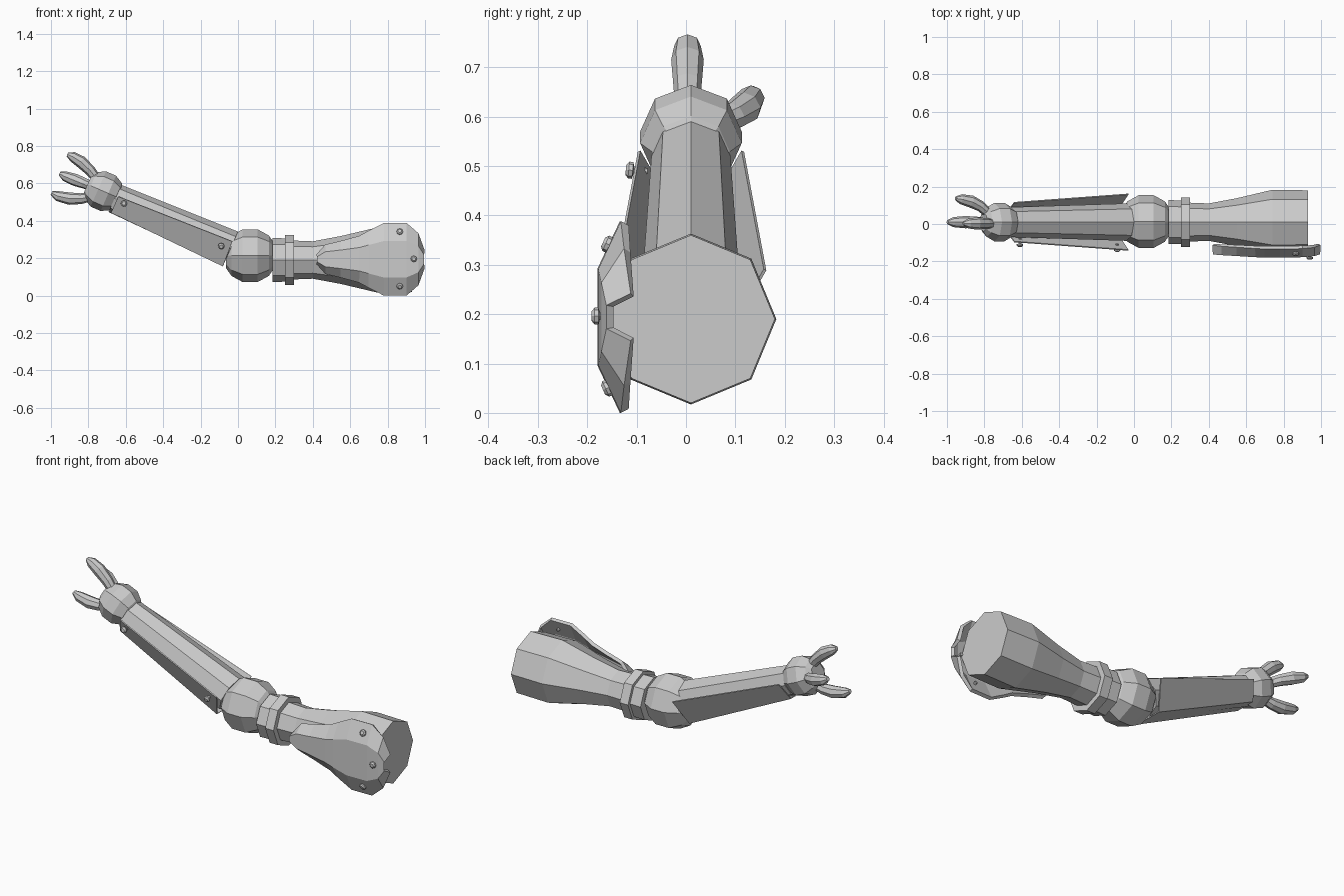
import bpy, bmesh
from mathutils import Vector as V
from math import sin, cos, tau

if "Cube" in bpy.data.objects:
    bpy.data.objects.remove(bpy.data.objects["Cube"])


def make(name, verts, faces):
    bm = bmesh.new()
    vs = [bm.verts.new(v) for v in verts]
    for f in faces:
        bm.faces.new([vs[i] for i in f])
    bmesh.ops.recalc_face_normals(bm, faces=bm.faces)
    me = bpy.data.meshes.new(name)
    bm.to_mesh(me)
    bm.free()
    ob = bpy.data.objects.new(name, me)
    bpy.context.collection.objects.link(ob)
    return ob


def tube(name, rings, axis=None, n=8):
    """Capped loft through (centre, radius) rings; first corner points up."""
    verts, faces = [], []
    for k, (c, r) in enumerate(rings):
        a, b = rings[max(k - 1, 0)][0], rings[min(k + 1, len(rings) - 1)][0]
        d = V(axis) if axis else V(b) - V(a)
        d.normalize()
        ref = V((0, 0, 1)) if abs(d.z) < 0.95 else V((1, 0, 0))
        side = d.cross(ref).normalized()
        up = side.cross(d)
        for i in range(n):
            t = tau * i / n
            verts.append(V(c) + r * (up * cos(t) + side * sin(t)))
    for k in range(len(rings) - 1):
        for i in range(n):
            j = (i + 1) % n
            faces.append((k*n + i, k*n + j, (k+1)*n + j, (k+1)*n + i))
    faces.append(tuple(range(n)))
    faces.append(tuple(range(len(verts) - n, len(verts))))
    return make(name, verts, faces)


def along(origin, direction, profile):
    d = V(direction).normalized()
    return [(V(origin) + d * s, r) for s, r in profile]


def grid(name, rows, thickness):
    m = len(rows[0])
    verts = [p for row in rows for p in row]
    faces = [(a*m + b, a*m + b + 1, (a+1)*m + b + 1, (a+1)*m + b)
             for a in range(len(rows) - 1) for b in range(m - 1)]
    ob = make(name, verts, faces)
    mod = ob.modifiers.new("thickness", "SOLIDIFY")
    mod.thickness = thickness
    mod.offset = 0
    return ob


def rivet(name, base, normal):
    tube(name, along(base, normal, [(-0.02, 0.008), (0.008, 0.008), (0.01, 0.017),
                                    (0.018, 0.017), (0.024, 0.010)]), normal)


X = (1, 0, 0)
ARM = (-0.917, 0, 0.4)

# Upper arm with elbow collar and ring
tube("upper_arm", along((0, 0.01, 0.19), X,
     [(0.19, 0.108), (0.40, 0.10), (0.55, 0.128), (0.74, 0.173), (0.93, 0.17)]), X)
tube("elbow_collar", along((0, 0.01, 0.19), X, [(0.185, 0.118), (0.30, 0.114)]), X)
tube("elbow_ring", along((0, 0.01, 0.19), X, [(0.25, 0.133), (0.30, 0.133)]), X)

# Ball joints
BALL = [(-0.13, 0.065), (-0.10, 0.108), (-0.04, 0.141), (0.04, 0.141), (0.10, 0.108), (0.126, 0.07)]
tube("elbow_ball", along((0.065, 0.013, 0.213), X, BALL), X)
tube("hand_ball", along((-0.72, 0.01, 0.558), ARM, [(s * 0.73, r * 0.73) for s, r in BALL]), ARM)

# Forearm core and the open trough guard below it
tube("forearm", [((-0.04, 0.01, 0.25), 0.10), ((-0.66, 0.01, 0.52), 0.08)], ARM)
grid("forearm_guard",
     [[(x, 0.01 + s * w, z) for s, w, x, z in
       ((-1, top, xr, zr), (-1, low, xb, zb), (1, low, xb, zb), (1, top, xr, zr))]
      for top, low, xr, zr, xb, zb in ((0.150, 0.075, -0.03, 0.29, -0.08, 0.158),
                                       (0.105, 0.055, -0.64, 0.53, -0.678, 0.445))], 0.006)
rivet("wrist_rivet", (-0.61, -0.098, 0.49), (0, -1, 0.1))
rivet("forearm_rivet", (-0.09, -0.125, 0.268), (0, -1, -0.3))

# Three curved fingers
FINGERS = {
    "upper_finger": [(-0.745, 0.003, 0.61), (-0.79, 0.003, 0.668), (-0.84, 0.003, 0.715),
                     (-0.885, 0.003, 0.743), (-0.912, 0.003, 0.755)],
    "side_finger": [(-0.77, 0.05, 0.58), (-0.82, 0.095, 0.60), (-0.87, 0.12, 0.618),
                    (-0.925, 0.133, 0.638), (-0.953, 0.137, 0.652)],
    "lower_finger": [(-0.78, 0.01, 0.53), (-0.84, 0.01, 0.518), (-0.90, 0.01, 0.518),
                     (-0.965, 0.01, 0.532), (-0.997, 0.01, 0.548)],
}
for name, path in FINGERS.items():
    tube(name, list(zip(path, (0.024, 0.029, 0.033, 0.027, 0.011))))

# Curved shoulder plate: columns of (x, half height, y of crest)
COLS = [(0.425, 0.02, -0.155), (0.47, 0.072, -0.159), (0.55, 0.092, -0.163), (0.65, 0.120, -0.169),
        (0.70, 0.148, -0.171), (0.78, 0.19, -0.171), (0.90, 0.19, -0.169),
        (0.96, 0.135, -0.164), (0.99, 0.045, -0.154)]
grid("shoulder_plate",
     [[(x, y + bend, 0.194 + h * t) for t, bend in
       ((-1, 0.045), (-0.5, 0), (0.5, 0), (1, 0.045))] for x, h, y in COLS], 0.018)
for s, x in ((-1, 0.865), (0, 0.94), (1, 0.865)):
    rivet("plate_rivet", (x, -0.167 + 0.021 * abs(s), 0.196 + 0.14 * s), (0, -1, 0.45 * s))
